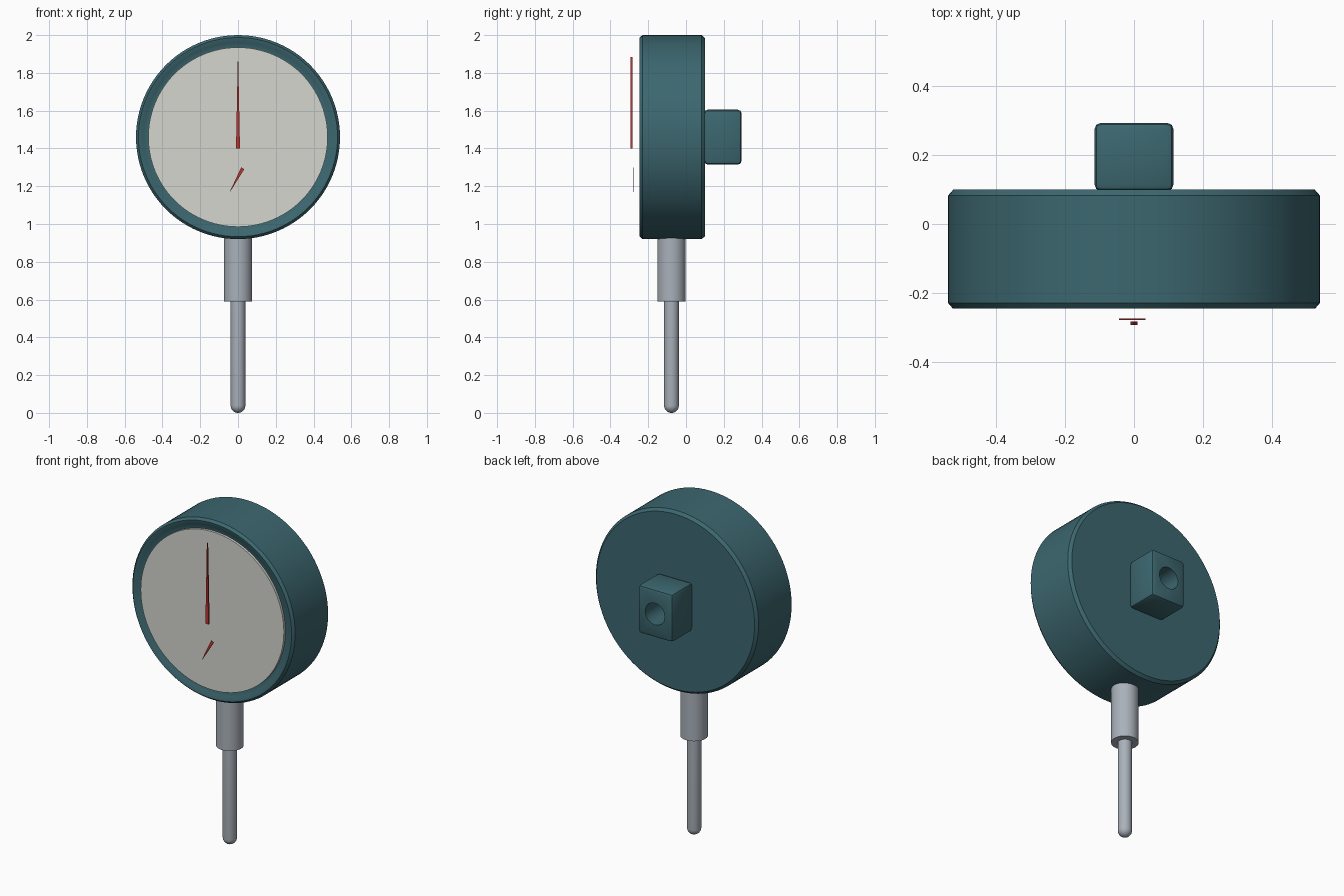
import bpy, bmesh, math
from mathutils import Matrix

if "Cube" in bpy.data.objects:
    bpy.data.objects.remove(bpy.data.objects["Cube"])

CZ = 1.46      # dial centre height
STEM_Y = -0.077


def material(name, rgb):
    m = bpy.data.materials.new(name)
    m.diffuse_color = (*rgb, 1)
    m.use_nodes = True
    m.node_tree.nodes["Principled BSDF"].inputs["Base Color"].default_value = m.diffuse_color
    return m


TEAL = material("teal", (0.045, 0.135, 0.16))
CREAM = material("cream", (0.66, 0.67, 0.62))
STEEL = material("steel", (0.40, 0.44, 0.49))
RED = material("red", (0.5, 0.035, 0.03))


def finish(name, bm, mat, smooth=True):
    bmesh.ops.remove_doubles(bm, verts=bm.verts, dist=1e-6)
    bmesh.ops.recalc_face_normals(bm, faces=bm.faces)
    me = bpy.data.meshes.new(name)
    bm.to_mesh(me)
    bm.free()
    ob = bpy.data.objects.new(name, me)
    bpy.context.collection.objects.link(ob)
    me.materials.append(mat)
    bpy.ops.object.select_all(action='DESELECT')
    ob.select_set(True)
    bpy.context.view_layer.objects.active = ob
    if smooth:
        bpy.ops.object.shade_smooth_by_angle(angle=math.radians(35))
    return ob


def lathe(name, profile, mat, matrix, steps=64):
    """Spin (radius, height) points round z, then place with matrix."""
    bm = bmesh.new()
    vs = [bm.verts.new((r, 0, h)) for r, h in profile]
    es = [bm.edges.new(p) for p in zip(vs, vs[1:])]
    bmesh.ops.spin(bm, geom=vs + es, cent=(0, 0, 0), axis=(0, 0, 1),
                   angle=2 * math.pi, steps=steps)
    bm.transform(matrix)
    return finish(name, bm, mat)


# heights along local z become world y
ALONG_Y = Matrix.Translation((0, 0, CZ)) @ Matrix.Rotation(-math.pi / 2, 4, 'X')
ALONG_Z = Matrix.Translation((0, STEM_Y, 0))

# round case with chamfered rims and a shallow concave bezel
lathe("case", [(0, 0.10), (0.525, 0.10), (0.54, 0.083), (0.54, -0.23),
               (0.527, -0.245), (0.515, -0.243), (0.50, -0.236),
               (0.485, -0.231), (0.47, -0.229), (0, -0.229)], TEAL, ALONG_Y, 96)

# dial plate
lathe("dial_face", [(0, -0.22), (0.475, -0.22), (0.475, -0.244), (0, -0.244)],
      CREAM, ALONG_Y, 96)

# stem sleeve and round-tipped plunger
lathe("stem", [(0, 0.59), (0.075, 0.59), (0.075, 0.95), (0, 0.95)], STEEL, ALONG_Z, 48)
R = 0.039
tip = [(R * math.sin(a), R - R * math.cos(a))
       for a in (i * math.pi / 16 for i in range(9))]
lathe("plunger", tip + [(R, 0.62), (0, 0.62)], STEEL, ALONG_Z, 32)


# tapered pointers floating in front of the dial
def pointer(name, base, end, width, y0, y1):
    dx, dz = end[0] - base[0], end[1] - base[1]
    length = math.hypot(dx, dz)
    nx, nz = -dz / length * width / 2, dx / length * width / 2
    tip_w = 0.08
    bm = bmesh.new()
    f = bm.faces.new([bm.verts.new((p[0] + s * nx, y0, p[1] + s * nz))
                      for p, s in ((base, 1), (base, -1), (end, -tip_w), (end, tip_w))])
    ext = bmesh.ops.extrude_face_region(bm, geom=[f])["geom"]
    bmesh.ops.translate(bm, vec=(0, y1 - y0, 0),
                        verts=[g for g in ext if isinstance(g, bmesh.types.BMVert)])
    finish(name, bm, RED, smooth=False)


pointer("main_pointer", (0, 1.40), (0, 1.885), 0.021, -0.294, -0.284)
pointer("small_pointer", (0.025, 1.295), (-0.043, 1.17), 0.019, -0.279, -0.275)

# mounting lug with a hole in its rear face
bm = bmesh.new()
bmesh.ops.create_cube(bm, size=1, matrix=Matrix.Translation((0, 0.195, CZ))
                      @ Matrix.Diagonal((0.23, 0.198, 0.29, 1)))
bmesh.ops.bevel(bm, geom=bm.edges[:], offset=0.019, segments=2, profile=0.5,
                affect='EDGES')
lug = finish("mounting_lug", bm, TEAL, smooth=False)
cutter = lathe("hole_cutter", [(0, 0.11), (0.065, 0.11), (0.065, 0.4), (0, 0.4)],
               TEAL, ALONG_Y, 32)
cutter.hide_render = True
mod = lug.modifiers.new("hole", 'BOOLEAN')
mod.object = cutter
mod.operation = 'DIFFERENCE'
mod.solver = 'EXACT'
bpy.ops.object.select_all(action='DESELECT')
lug.select_set(True)
bpy.context.view_layer.objects.active = lug
bpy.ops.object.modifier_apply(modifier=mod.name)
bpy.data.objects.remove(cutter)
bpy.ops.object.shade_smooth_by_angle(angle=math.radians(35))
